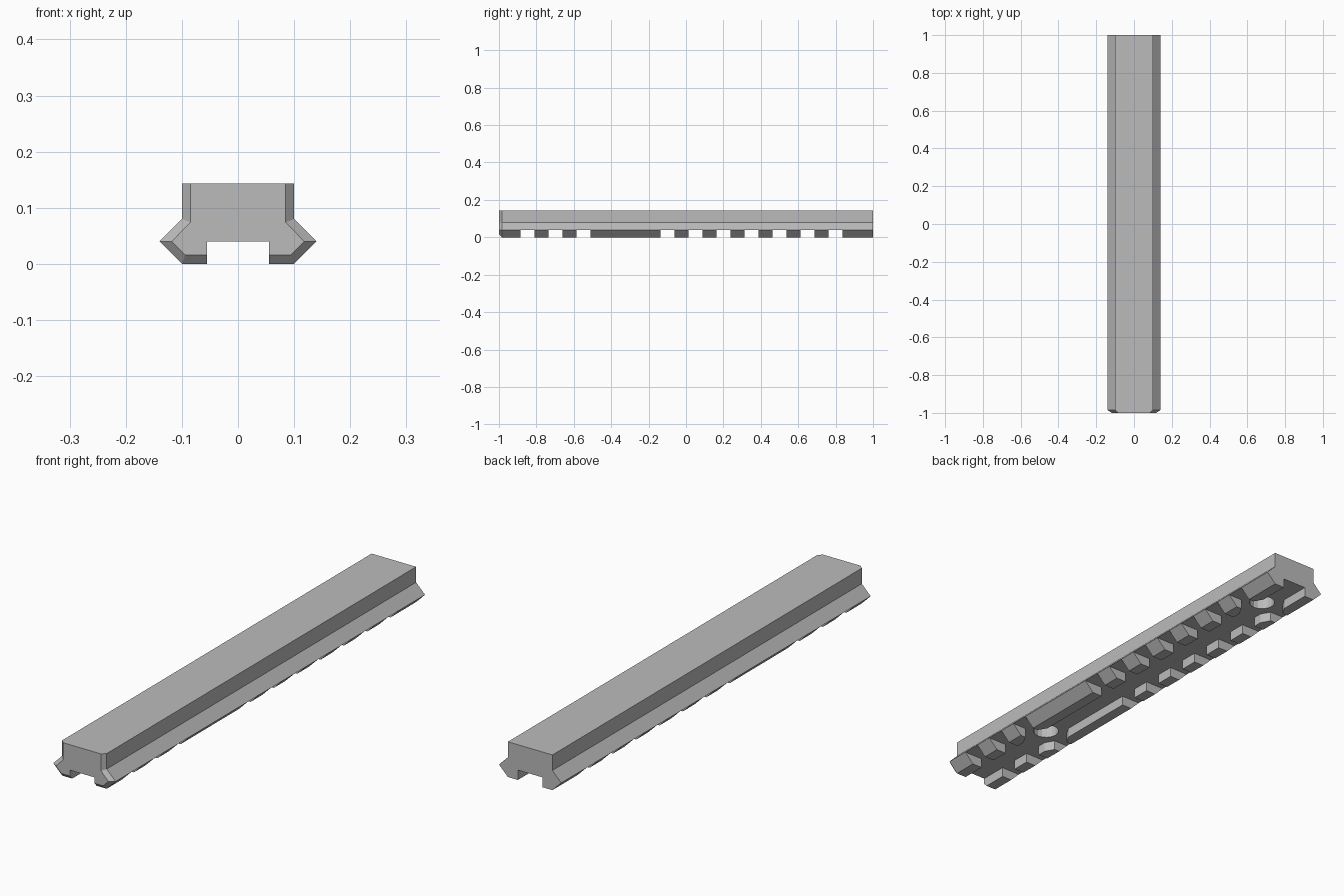
import bpy, bmesh, math
from mathutils import Matrix

if "Cube" in bpy.data.objects:
    bpy.data.objects.remove(bpy.data.objects["Cube"])

FLOOR = 0.04            # height of the channel and slot ceiling

grey = bpy.data.materials.new("mid_grey")
grey.diffuse_color = (0.5, 0.5, 0.5, 1)
grey.use_nodes = True
grey.node_tree.nodes["Principled BSDF"].inputs["Base Color"].default_value = grey.diffuse_color


def finish(bm, name, helper=False):
    bmesh.ops.recalc_face_normals(bm, faces=bm.faces)
    mesh = bpy.data.meshes.new(name)
    bm.to_mesh(mesh)
    bm.free()
    mesh.materials.append(grey)
    ob = bpy.data.objects.new(name, mesh)
    bpy.context.collection.objects.link(ob)
    if helper:
        ob.hide_render = True
        ob.hide_viewport = True
        ob.display_type = 'WIRE'
    return ob


def loft(sections):
    """Bridge (y, right half profile) sections, mirrored in x and capped."""
    bm = bmesh.new()
    rings = []
    for y, half in sections:
        outline = half + [(-x, z) for x, z in reversed(half)]
        rings.append([bm.verts.new((x, y, z)) for x, z in outline])
    n = len(rings[0])
    for a, b in zip(rings, rings[1:]):
        for i in range(n):
            j = (i + 1) % n
            bm.faces.new((a[i], a[j], b[j], b[i]))
    bm.faces.new(rings[0])
    bm.faces.new(rings[-1])
    return bm


def prisms(centres, sides, radius, z0, z1):
    bm = bmesh.new()
    for y in centres:
        bottom = [bm.verts.new((radius * math.cos(math.tau * i / sides),
                                y + radius * math.sin(math.tau * i / sides), z0))
                  for i in range(sides)]
        face = bm.faces.new(bottom)
        ext = bmesh.ops.extrude_face_region(bm, geom=[face])
        top = [v for v in ext["geom"] if isinstance(v, bmesh.types.BMVert)]
        bmesh.ops.translate(bm, verts=top, vec=(0, 0, z1 - z0))
        if not face.is_valid or len(bm.faces) == 0:
            continue
    return bm


# Rail body: dovetail profile with a channel, bevelled at the front end
full = [(0.055, FLOOR), (0.055, 0), (0.1, 0), (0.14, 0.04), (0.1, 0.08), (0.1, 0.143)]
inset = [(0.055, FLOOR), (0.055, 0.016), (0.094, 0.016), (0.118, 0.04),
         (0.085, 0.074), (0.085, 0.143)]
rail = finish(loft([(-1, inset), (-0.985, full), (1, full)]), "rail_body")

# Cross slots through the clamping lugs
bm = bmesh.new()
for i in (0, 1, 2, 5, 6, 7, 8, 9, 10, 11):
    y = -0.848 + 0.1497 * i
    bmesh.ops.create_cube(bm, size=1, matrix=Matrix.Translation((0, y, FLOOR / 2 - 0.05))
                          @ Matrix.Diagonal((0.4, 0.075, FLOOR + 0.1, 1)))
slots = finish(bm, "slot_cutter", True)

# Hexagonal clearances and blind round holes at the two fixing points
fixings = (-0.549, 0.798)
hexes = finish(prisms(fixings, 6, 0.098, -0.1, FLOOR), "hex_cutter", True)
holes = finish(prisms(fixings, 16, 0.05, -0.1, 0.09), "hole_cutter", True)

for cutter in (slots, hexes, holes):
    mod = rail.modifiers.new(cutter.name, 'BOOLEAN')
    mod.operation = 'DIFFERENCE'
    mod.solver = 'EXACT'
    mod.object = cutter
